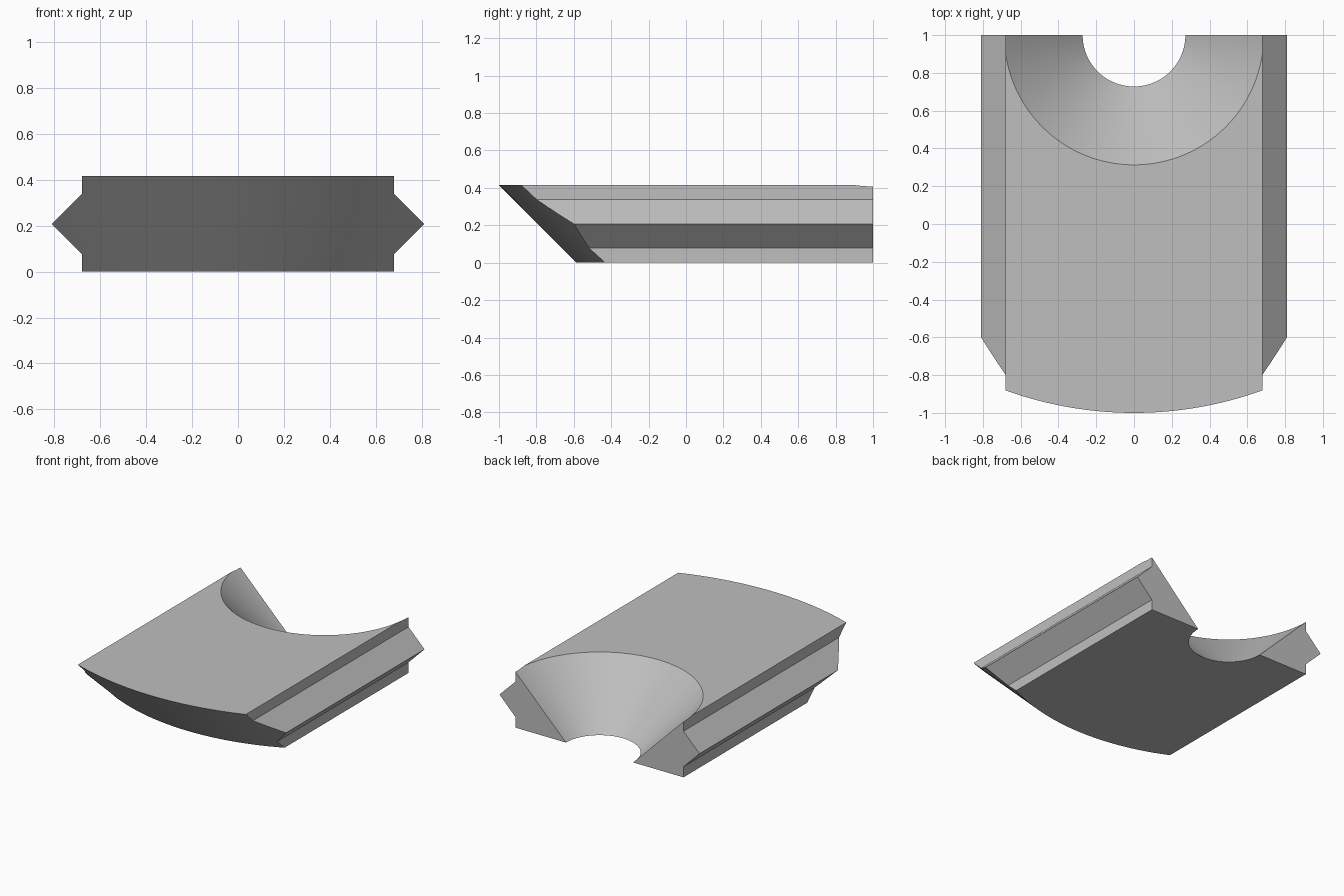
import bpy, bmesh, math
from mathutils import Matrix

cube = bpy.data.objects.get("Cube")
if cube:
    bpy.data.objects.remove(cube, do_unlink=True)

HEIGHT = 0.415
MID = HEIGHT / 2
HALF_WIDTH = 0.68
RIDGE = 0.13         # how far the side ridges stick out
AXIS_Y = 1.0         # both cones share a vertical axis at the back face
OUTER_TOP = 2.0
HOLE_TOP = 0.687

grey = bpy.data.materials.new("plain grey")
grey.use_nodes = True
colour = (0.52, 0.52, 0.52, 1)
grey.diffuse_color = colour
grey.node_tree.nodes["Principled BSDF"].inputs["Base Color"].default_value = colour


def add_object(name, bm):
    bmesh.ops.recalc_face_normals(bm, faces=bm.faces)
    mesh = bpy.data.meshes.new(name)
    bm.to_mesh(mesh)
    bm.free()
    mesh.materials.append(grey)
    obj = bpy.data.objects.new(name, mesh)
    bpy.context.collection.objects.link(obj)
    return obj


def cone_cutter(name, top_radius, segments):
    """45 degree cone that overshoots the slab above and below."""
    extra = 0.1
    bm = bmesh.new()
    bmesh.ops.create_cone(
        bm, cap_ends=True, segments=segments,
        radius1=top_radius - HEIGHT - extra, radius2=top_radius + extra,
        depth=HEIGHT + 2 * extra,
        matrix=Matrix.Translation((0, AXIS_Y, MID)))
    obj = add_object(name, bm)
    obj.hide_render = True
    return obj


# Slab with a V-shaped ridge along each side
right = [(HALF_WIDTH, 0), (HALF_WIDTH, MID - RIDGE), (HALF_WIDTH + RIDGE, MID),
         (HALF_WIDTH, MID + RIDGE), (HALF_WIDTH, HEIGHT)]
profile = right + [(-x, z) for x, z in reversed(right)]
bm = bmesh.new()
face = bm.faces.new([bm.verts.new((x, -1.1, z)) for x, z in profile])
sweep = bmesh.ops.extrude_face_region(bm, geom=[face])
for v in sweep["geom"]:
    if isinstance(v, bmesh.types.BMVert):
        v.co.y = AXIS_Y
slab = add_object("ridged_slab", bm)

# Curved sloping front and conical notch at the back
cutters = [(cone_cutter("front_cone", OUTER_TOP, 256), 'INTERSECT'),
           (cone_cutter("notch_cone", HOLE_TOP, 128), 'DIFFERENCE')]
bpy.context.view_layer.objects.active = slab
for cutter, operation in cutters:
    mod = slab.modifiers.new(cutter.name, 'BOOLEAN')
    mod.operation = operation
    mod.solver = 'EXACT'
    mod.object = cutter
    bpy.ops.object.modifier_apply(modifier=mod.name)
for cutter, operation in cutters:
    bpy.data.objects.remove(cutter, do_unlink=True)

# Smooth the curved walls and keep the edges sharp
bpy.ops.object.select_all(action='DESELECT')
slab.select_set(True)
bpy.ops.object.shade_smooth_by_angle(angle=math.radians(20))
